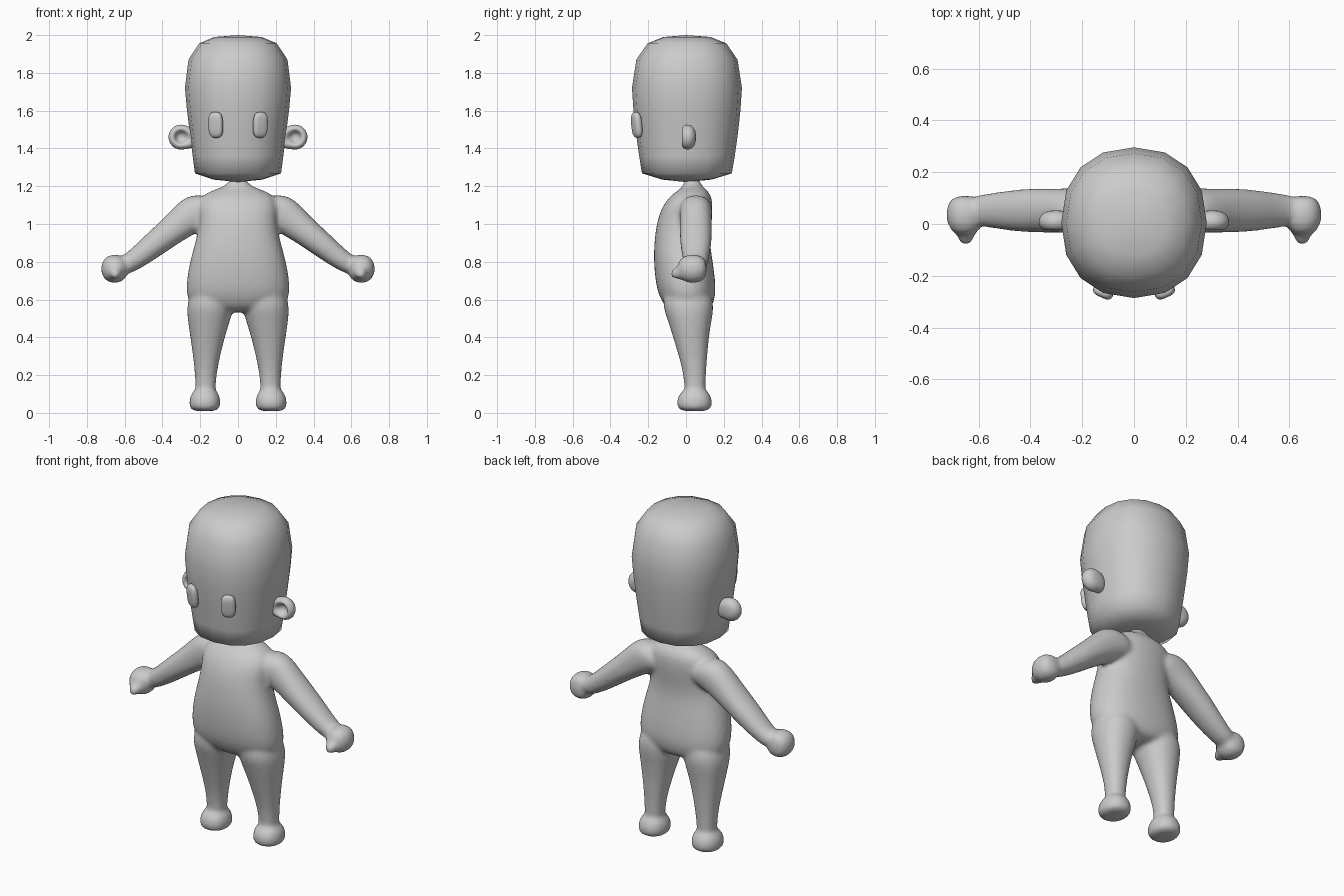
import bpy, bmesh, math
from mathutils import Vector

if "Cube" in bpy.data.objects:
    bpy.data.objects.remove(bpy.data.objects["Cube"])

skin = bpy.data.materials.new("plain grey")
skin.diffuse_color = (0.6, 0.6, 0.6, 1)
skin.use_nodes = True
skin.node_tree.nodes["Principled BSDF"].inputs["Base Color"].default_value = skin.diffuse_color


def ring(c, u, v, n=16, power=2.2):
    """Rounded cross-section about c, spanned by half-axes u and v."""
    def bend(t):
        return math.copysign(abs(t) ** (2 / power), t)
    c, u, v = Vector(c), Vector(u), Vector(v)
    return [c + u * bend(math.cos(2 * math.pi * i / n))
            + v * bend(math.sin(2 * math.pi * i / n)) for i in range(n)]


def level(z, x0, x1, y0, y1, power=2.2):
    """Horizontal cross-section from its extents."""
    return ring(((x0 + x1) / 2, (y0 + y1) / 2, z),
                ((x1 - x0) / 2, 0, 0), (0, (y1 - y0) / 2, 0), power=power)


def loft(bm, rings, start=None, end=None):
    """Skin the rings; close each end with a centre point or a flat cap."""
    loops = [[bm.verts.new(p) for p in r] for r in rings]
    n = len(loops[0])
    faces = []
    for a, b in zip(loops, loops[1:]):
        for i in range(n):
            j = (i + 1) % n
            faces.append(bm.faces.new((a[i], a[j], b[j], b[i])))
    for loop, tip in ((loops[0], start), (loops[-1], end)):
        if tip is None:
            faces.append(bm.faces.new(loop))
        else:
            t = bm.verts.new(tip)
            faces += [bm.faces.new((loop[i], loop[(i + 1) % n], t)) for i in range(n)]
    bmesh.ops.recalc_face_normals(bm, faces=faces)


def finish(bm, name):
    bmesh.ops.recalc_face_normals(bm, faces=bm.faces)
    for f in bm.faces:
        f.smooth = True
    me = bpy.data.meshes.new(name)
    bm.to_mesh(me)
    bm.free()
    me.materials.append(skin)
    ob = bpy.data.objects.new(name, me)
    bpy.context.collection.objects.link(ob)
    return ob


def subdivide(ob, levels):
    m = ob.modifiers.new("round", 'SUBSURF')
    m.levels = m.render_levels = levels


# head: tall rounded block, narrower at the chin
bm = bmesh.new()
head = [(1.235, .13, .13), (1.268, .228, .238), (1.36, .24, .253), (1.48, .255, .27),
        (1.60, .27, .283), (1.72, .281, .291), (1.87, .262, .268), (1.957, .205, .208),
        (1.99, .125, .125)]
loft(bm, [level(z, -a, a, .005 - b, .005 + b, 2.25) for z, a, b in head],
     (0, 0, 1.222), (0, 0, 2.0))
finish(bm, "head")

# body: overlapping torso, legs, feet, arms and hands fused into one skin
bm = bmesh.new()
torso = [(.53, .17, -.085, .12), (.58, .265, -.125, .148), (.65, .285, -.16, .165),
         (.80, .262, -.175, .145), (.92, .224, -.17, .125), (1.02, .208, -.155, .138),
         (1.10, .22, -.125, .145), (1.155, .19, -.08, .135), (1.185, .12, -.03, .105),
         (1.205, .055, -.012, .08), (1.25, .045, -.01, .07)]
loft(bm, [level(z, -a, a, y0, y1, 2.35) for z, a, y0, y1 in torso])
legs = [(.05, .125, .22, .0, .095), (.13, .117, .228, -.01, .105),
        (.22, .112, .228, -.015, .107), (.40, .07, .254, -.07, .122),
        (.50, .035, .27, -.102, .14), (.59, .015, .275, -.135, .155),
        (.70, .02, .22, -.09, .1)]
feet = [(.008, .115, .238, -.02, .11), (.025, .094, .258, -.048, .137),
        (.06, .09, .261, -.052, .142), (.10, .098, .252, -.04, .13),
        (.13, .125, .222, -.0, .1)]
arms = [(.10, 1.09, .085, .08), (.20, 1.075, .105, .09), (.27, 1.03, .094, .086),
        (.36, .958, .077, .088), (.46, .879, .068, .083), (.56, .798, .054, .066),
        (.64, .76, .05, .056)]
slope = Vector((.62, 0, .78))
for s in (-1, 1):
    for part in (legs, feet):
        loft(bm, [[Vector((s * p.x, p.y, p.z)) for p in level(*r)] for r in part])
    loft(bm, [ring((s * x, .052, z), (s * slope.x * r, 0, slope.z * r), (0, d, 0))
              for x, z, r, d in arms])
    # hand with a short pointed thumb
    hand = [(.11, .04), (.085, .07), (.035, .08), (-.01, .07), (-.045, .04)]
    loft(bm, [ring((s * .653, y, .763), (s * r * .95, 0, 0), (0, 0, r)) for y, r in hand])
    thumb = [(.01, .052, .755), (-.03, .044, .748), (-.06, .028, .74), (-.083, .016, .733)]
    loft(bm, [ring((s * .65, y, z), (s * r, 0, 0), (0, 0, r)) for y, r, z in thumb])
body = finish(bm, "body")
subdivide(body, 2)
m = body.modifiers.new("fuse", 'REMESH')
m.mode = 'VOXEL'
m.voxel_size = .012
m.use_smooth_shade = True
m = body.modifiers.new("soften", 'SMOOTH')
m.factor = .5
m.iterations = 7

# ears: hollowed cups facing forward, broadened where they meet the head
cup = [(.014, .008), (.026, .0), (.036, -.022), (.05, -.027), (.066, -.01),
       (.07, .012), (.055, .038), (.03, .048)]
for s, side in ((-1, "left"), (1, "right")):
    bm = bmesh.new()
    loft(bm, [ring((0, y, 0), (r, 0, 0), (0, 0, r), power=2) for r, y in cup],
         (0, .01, 0), (0, .05, 0))
    for v in bm.verts:
        x = v.co.x
        if x < -.03:
            x *= 1.35
            v.co.z = v.co.z * 1.1 - .006
        v.co = Vector((s * (.302 + x), v.co.y + .003, v.co.z + 1.46))
    subdivide(finish(bm, side + "_ear"), 1)

    # eyes: upright pads following the curve of the face
    bm = bmesh.new()
    pad = [(.02, .95), (-.008, 1.0), (-.02, .85), (-.025, .5)]
    loft(bm, [ring((0, y, 0), (.043 * k, 0, 0), (0, 0, .073 * k), power=3)
              for y, k in pad])
    eye = finish(bm, side + "_eye")
    eye.location = (s * .117, -.258, 1.525)
    eye.rotation_euler = (math.radians(6), 0, s * math.radians(24))
    subdivide(eye, 1)
